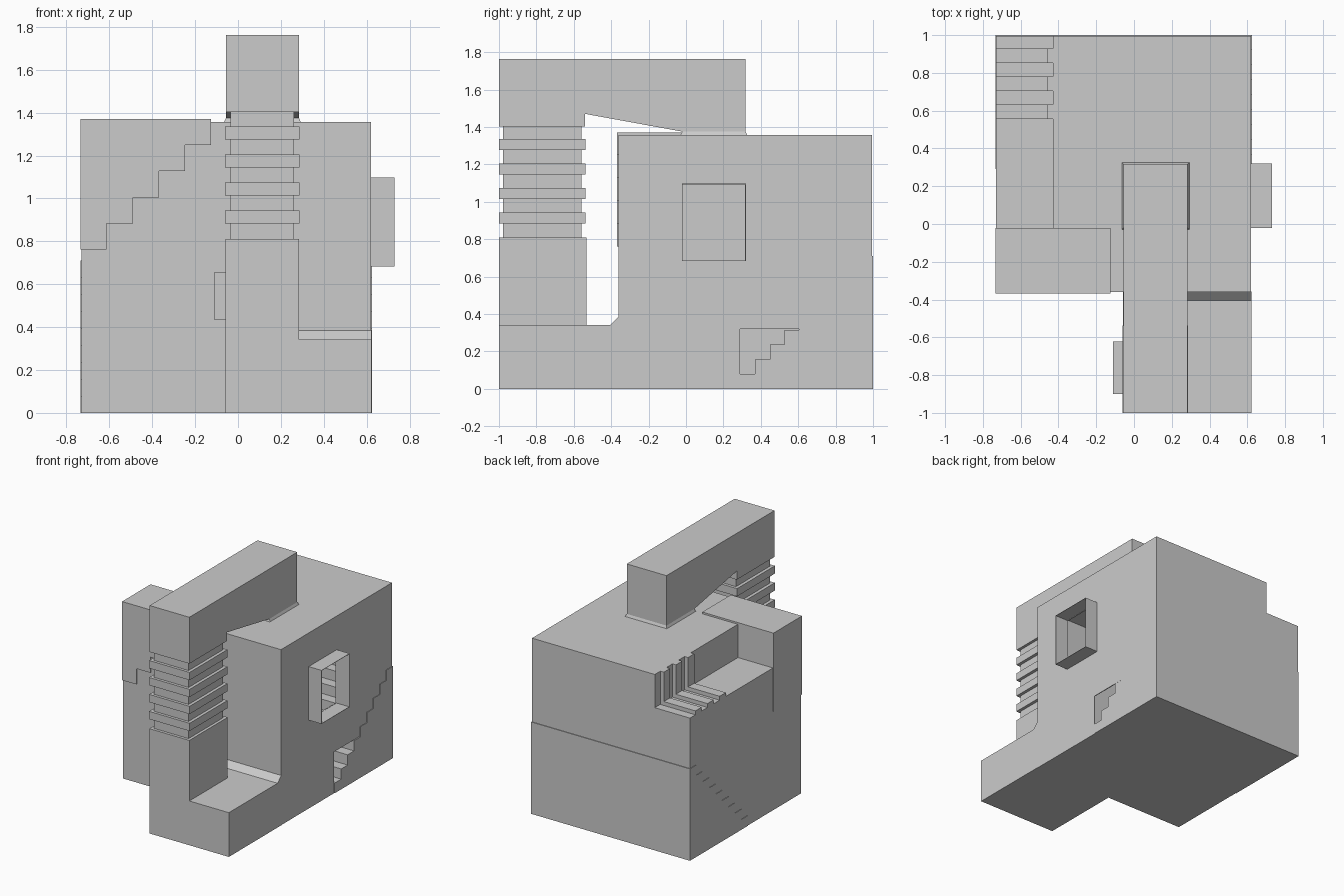
import bpy, bmesh

if "Cube" in bpy.data.objects:
    bpy.data.objects.remove(bpy.data.objects["Cube"])


def prism(name, pts, axis, a, b, caps=True):
    """Extrude a 2D profile along axis: x -> (y,z), y -> (x,z), z -> (x,y)."""
    def put(p, t):
        return {'x': (t, p[0], p[1]), 'y': (p[0], t, p[1]), 'z': (p[0], p[1], t)}[axis]
    bm = bmesh.new()
    lo = [bm.verts.new(put(p, a)) for p in pts]
    hi = [bm.verts.new(put(p, b)) for p in pts]
    n = len(pts)
    for i in range(n):
        j = (i + 1) % n
        bm.faces.new((lo[i], lo[j], hi[j], hi[i]))
    if caps:
        bm.faces.new(lo[::-1])
        bm.faces.new(hi)
    bmesh.ops.recalc_face_normals(bm, faces=bm.faces)
    me = bpy.data.meshes.new(name)
    bm.to_mesh(me)
    bm.free()
    ob = bpy.data.objects.new(name, me)
    bpy.context.scene.collection.objects.link(ob)
    return ob


def rect(u0, u1, v0, v1):
    return [(u0, v0), (u1, v0), (u1, v1), (u0, v1)]


def box(name, x0, x1, y0, y1, z0, z1):
    return prism(name, rect(x0, x1, y0, y1), 'z', z0, z1)


def cut(ob, cutter):
    """Subtract the cutter, bake the result and delete the cutter."""
    m = ob.modifiers.new("cut", 'BOOLEAN')
    m.operation, m.solver, m.object = 'DIFFERENCE', 'EXACT', cutter
    cutter.hide_render = True
    dg = bpy.context.evaluated_depsgraph_get()
    me = bpy.data.meshes.new_from_object(ob.evaluated_get(dg))
    ob.modifiers.clear()
    ob.data = me
    bpy.data.objects.remove(cutter)


def frame(name, y0, y1, z0, z1, x0, x1):
    """Open-fronted thin window surround."""
    ob = prism(name, rect(y0, y1, z0, z1), 'x', x0, x1, caps=False)
    m = ob.modifiers.new("thickness", 'SOLIDIFY')
    m.thickness, m.offset = 0.004, -1


# hollow main body with a sunken back-left terrace
def body_profile(t):
    return [(-.73 + t, t), (.62 - t, t), (.62 - t, 1.357 - t), (-.43 + t, 1.357 - t),
            (-.43 + t, 1.10 - t), (-.73 + t, 1.10 - t)]


body = prism("main_body", body_profile(0), 'y', -.36, .995)
cut(body, prism("cut_room", body_profile(.006), 'y', -.354, .989))
cut(body, box("cut_window", .55, .70, -.018, .316, .687, 1.093))
cut(body, box("cut_stair_opening", .55, .70, .29, .605, .07, .32))
frame("side_window_frame", -.022, .32, .683, 1.097, .62, .73)

# interior staircase, just proud of the walls
s = .0789
stairs = [(.29, 0)]
for k in range(9):
    stairs += [(.29 + k * s, (k + 1) * s), (.29 + (k + 1) * s, (k + 1) * s)]
prism("inner_staircase", stairs + [(1.0, 0)], 'x', -.734, .624)

# front-left corner block with stepped underside
d = .1217
steps = [(-.734, .762)]
for k in range(5):
    x = -.734 + (k + 1) * d
    steps += [(x, .762 + k * d), (x, .762 + (k + 1) * d)]
prism("stepped_corner_block", steps + [(-.734, 1.37)], 'y', -.368, -.02)

# ribs on the terrace floor and wall
for i in range(3):
    y = .556 + i * .148
    prism(f"terrace_rib_{i}", [(-.73, 1.09), (-.42, 1.09), (-.42, 1.357), (-.46, 1.357),
                               (-.46, 1.13), (-.73, 1.13)], 'y', y, y + .076)

# front base with a small chamfer against the body
prism("front_base", [(-1, 0), (-.358, 0), (-.358, .387), (-.405, .342), (-1, .342)],
      'x', -.058, .622)

# column with small side window
column = box("front_column", -.058, .284, -1, -.532, .33, .81)
cut(column, box("cut_column_window", -.20, .24, -.896, -.626, .439, .651))
frame("column_window_frame", -.90, -.622, .435, .655, -.112, -.058)

# ribbed neck
box("column_neck", -.035, .262, -.978, -.56, .80, 1.42)
for i in range(4):
    z = .883 + i * .131
    box(f"neck_rib_{i}", -.06, .286, -1, -.538, z, z + .06)

# overhead beam with sloping underside
prism("top_beam", [(-1, 1.403), (-.54, 1.403), (-.54, 1.47), (-.02, 1.375),
                   (.318, 1.375), (.318, 1.762), (-1, 1.762)], 'x', -.056, .284)

# flared foot where the beam lands on the roof
bpy.context.view_layer.update()
foot = box("beam_foot", -.068, .296, -.032, .33, 1.35, 1.376)
for v in foot.data.vertices:
    if v.co.z > 1.37:
        v.co.x += .012 if v.co.x < 0 else -.012
        v.co.y += .012 if v.co.y < 0 else -.012
